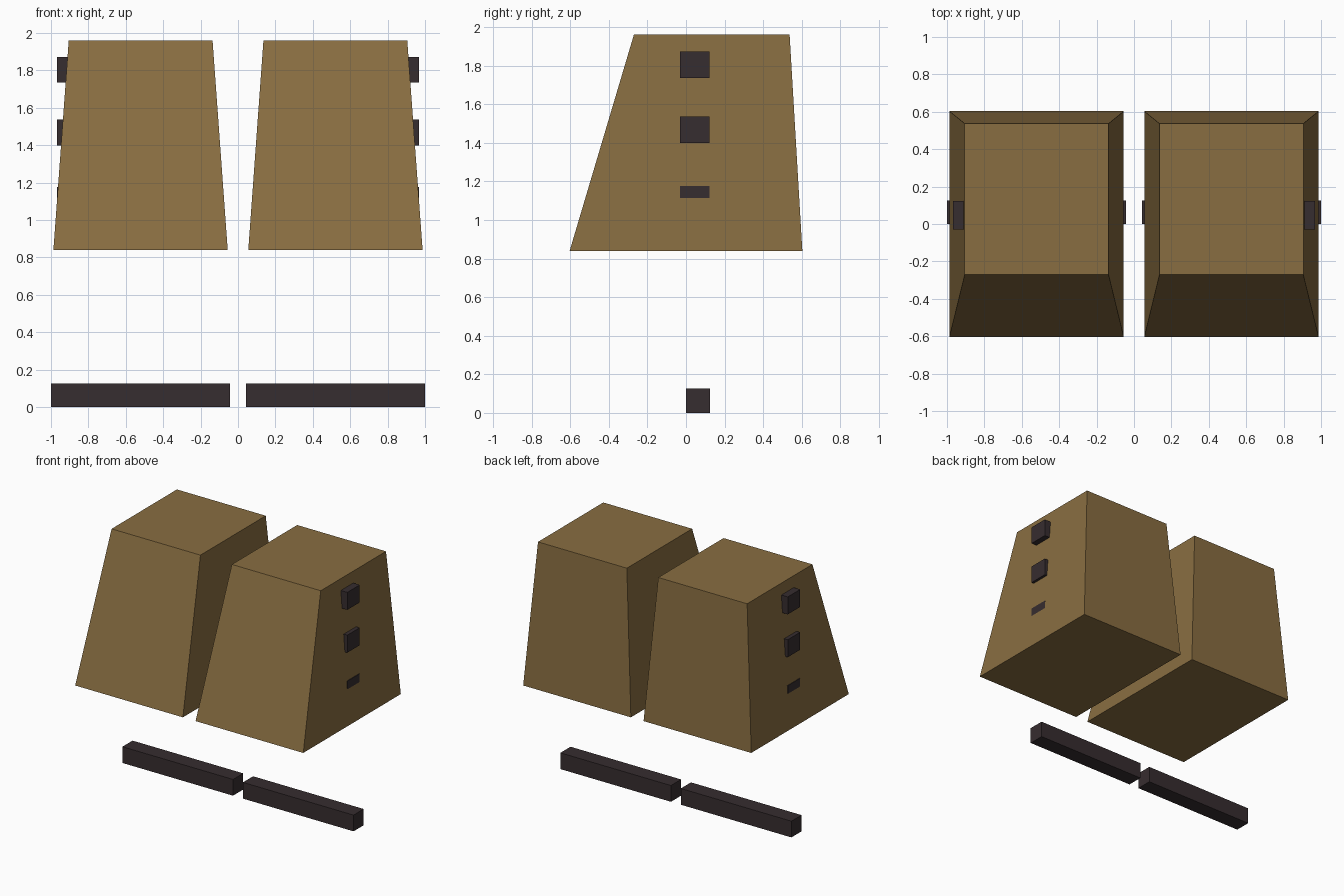
import bpy
import bmesh

if "Cube" in bpy.data.objects:
    bpy.data.objects.remove(bpy.data.objects["Cube"])


def material(name, rgb):
    m = bpy.data.materials.new(name)
    m.diffuse_color = (*rgb, 1.0)
    m.use_nodes = True
    m.node_tree.nodes["Principled BSDF"].inputs["Base Color"].default_value = m.diffuse_color
    return m


BROWN = material("leather brown", (0.25, 0.155, 0.053))
DARK = material("dark charcoal", (0.037, 0.026, 0.029))


def tapered_box(name, bottom, top, z0, z1, mat, side):
    """Box between two rectangles (x0, x1, y0, y1); side=-1 mirrors it in x."""
    bm = bmesh.new()
    rings = []
    for (x0, x1, y0, y1), z in ((bottom, z0), (top, z1)):
        corners = ((x0, y0), (x1, y0), (x1, y1), (x0, y1))
        rings.append([bm.verts.new((side * x, y, z)) for x, y in corners])
    low, high = rings
    bm.faces.new(low[::-1])
    bm.faces.new(high)
    for i in range(4):
        j = (i + 1) % 4
        bm.faces.new((low[i], low[j], high[j], high[i]))
    bmesh.ops.recalc_face_normals(bm, faces=bm.faces)
    mesh = bpy.data.meshes.new(name)
    bm.to_mesh(mesh)
    bm.free()
    mesh.materials.append(mat)
    obj = bpy.data.objects.new(name, mesh)
    bpy.context.collection.objects.link(obj)


for label, side in (("right", 1), ("left", -1)):
    # Flared main block
    tapered_box(f"{label}_block", (0.055, 0.987, -0.603, 0.603),
                (0.136, 0.905, -0.27, 0.537), 0.84, 1.96, BROWN, side)
    # Three studs set into the sloping outer side
    stud = (0.825, 0.967, -0.03, 0.123)
    for n, z in enumerate((1.735, 1.40, 1.04), 1):
        tapered_box(f"{label}_stud_{n}", stud, stud, z, z + 0.137, DARK, side)
    # Square bar lying below
    bar = (0.043, 1.0, 0.0, 0.125)
    tapered_box(f"{label}_bar", bar, bar, 0.0, 0.127, DARK, side)
